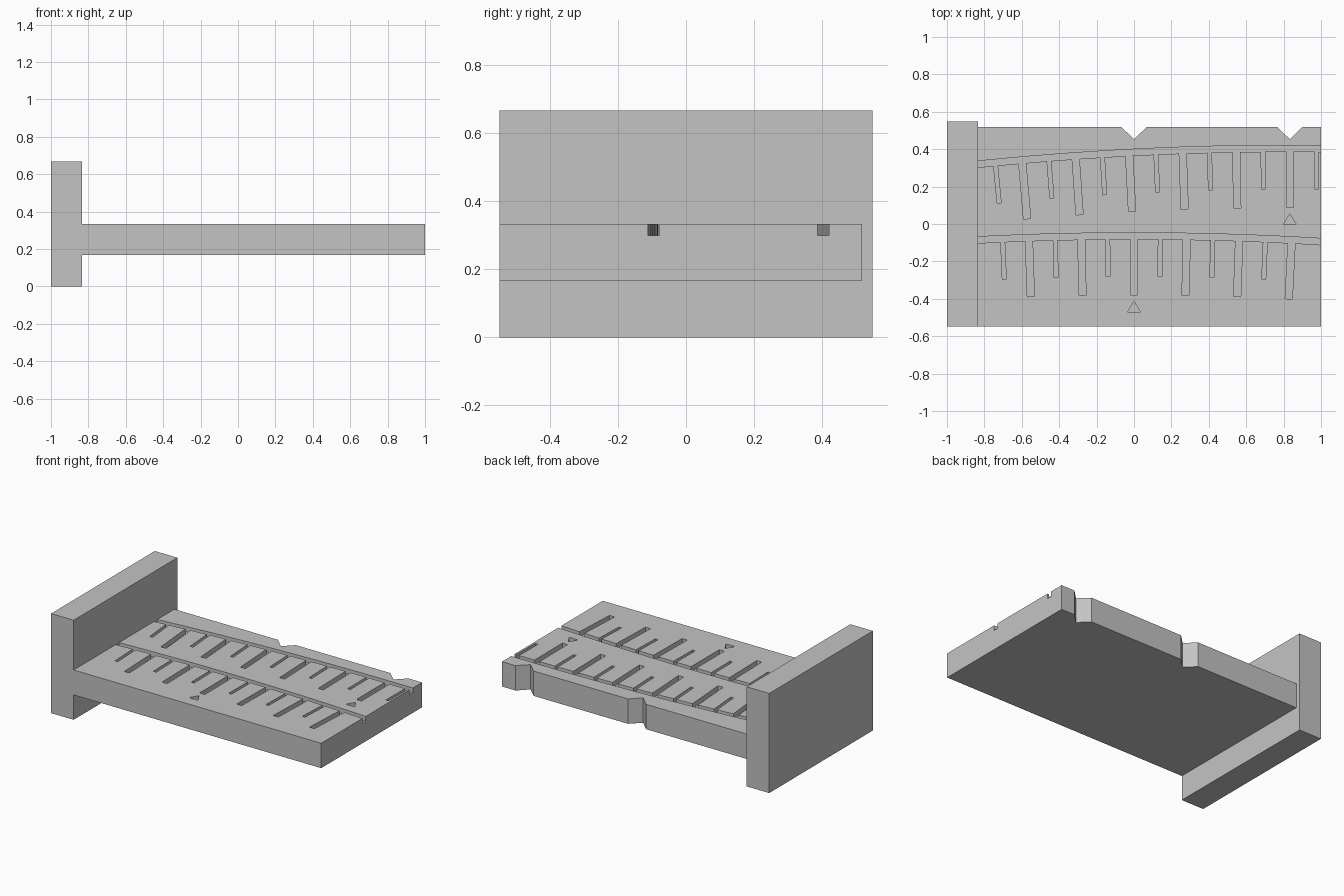
import bpy
import bmesh
import math

if "Cube" in bpy.data.objects:
    bpy.data.objects.remove(bpy.data.objects["Cube"])

U = 1 / 6              # plate thickness
TOP = 2 * U            # top of the slab
DEPTH = 0.034          # engraving depth
R = 16.5               # radius of the curved scales
WALL = -1 + U          # inner face of the end plate
HALF = 0.548           # half width of the end plate

grey = bpy.data.materials.new("plain grey")
grey.diffuse_color = (0.55, 0.55, 0.55, 1)
grey.use_nodes = True
grey.node_tree.nodes["Principled BSDF"].inputs["Base Color"].default_value = grey.diffuse_color


def prism(name, outline, z0, z1):
    """Extrude a flat outline between two heights."""
    bm = bmesh.new()
    face = bm.faces.new([bm.verts.new((x, y, z0)) for x, y in outline])
    new = bmesh.ops.extrude_face_region(bm, geom=[face])["geom"]
    for v in new:
        if isinstance(v, bmesh.types.BMVert):
            v.co.z = z1
    bmesh.ops.recalc_face_normals(bm, faces=bm.faces)
    mesh = bpy.data.meshes.new(name)
    bm.to_mesh(mesh)
    bm.free()
    mesh.materials.append(grey)
    ob = bpy.data.objects.new(name, mesh)
    bpy.context.collection.objects.link(ob)
    return ob


def combine(target, other, operation):
    """Apply a boolean and drop the helper."""
    mod = target.modifiers.new("boolean", "BOOLEAN")
    mod.object, mod.operation, mod.solver = other, operation, "EXACT"
    bpy.context.view_layer.objects.active = target
    bpy.ops.object.modifier_apply(modifier=mod.name)
    bpy.data.objects.remove(other, do_unlink=True)


def scale_outline(cx, rim_y, step, first, last):
    """Curved groove with long and short ticks hanging from its lower edge."""
    def polar(a, r, dx=0):
        return (cx + r * math.sin(a) + dx * math.cos(a),
                rim_y - R + r * math.cos(a) - dx * math.sin(a))

    a0, a1 = (WALL - 0.04 - cx) / R, (1.04 - cx) / R
    pts = [polar(a0 + (a1 - a0) * i / 24, R) for i in range(25)]
    inner = R - 0.034
    pts.append(polar(a1, inner))
    for k in range(last, first - 1, -1):
        length, w = (0.298, 0.019) if k % 2 == 0 else (0.2, 0.0105)
        a = k * step
        pts += [polar(a, inner, w), polar(a, inner - length, w),
                polar(a, inner - length, -w), polar(a, inner, -w)]
    pts.append(polar(a0, inner))
    return pts


# Slab with two V notches in the back edge
back = 0.518
slab_outline = [(WALL - 0.06, -HALF), (1, -HALF), (1, back)]
for x in (5 * U, 0):
    slab_outline += [(x + 0.067, back), (x, 0.453), (x - 0.067, back)]
slab_outline.append((WALL - 0.06, back))
body = prism("stop_and_scale_slab", slab_outline, U, TOP)

# Engraved scales and triangular pointers
cuts = [scale_outline(5 * U, 0.421, 0.0087, -11, 1),
        scale_outline(0, -0.047, 0.00853, -5, 6)]
for x, y in ((0, -0.47), (5 * U, -0.002)):
    cuts.append([(x - 0.034, y), (x + 0.034, y), (x, y + 0.056)])
for outline in cuts:
    combine(body, prism("engraving_cutter", outline, TOP - DEPTH, TOP + 0.1), "DIFFERENCE")

# Upright end plate merged with the slab
plate = prism("end_plate", [(-1, -HALF), (WALL, -HALF), (WALL, HALF), (-1, HALF)], 0, 4 * U)
combine(body, plate, "UNION")
